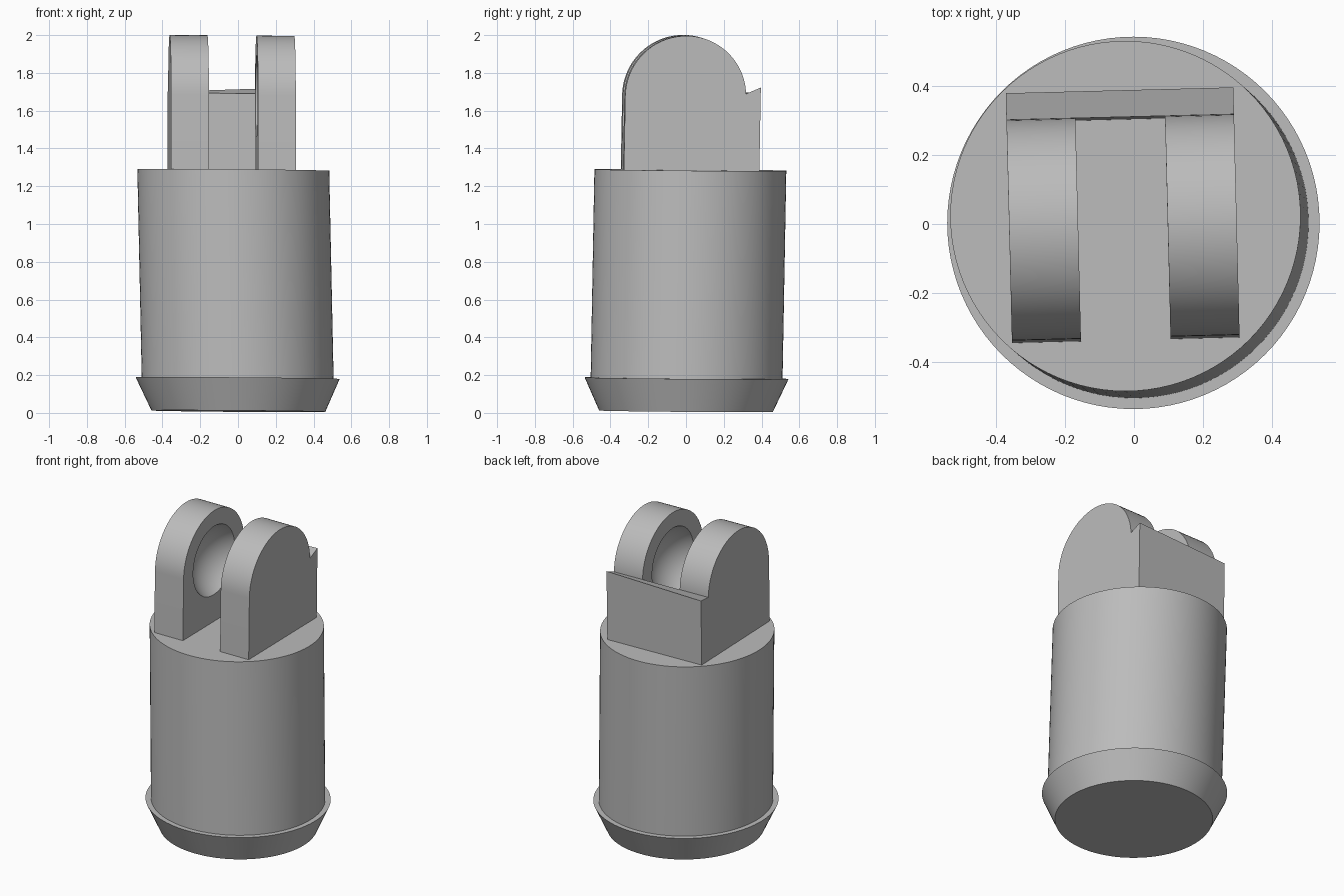
import bpy, bmesh, math
from mathutils import Matrix

if "Cube" in bpy.data.objects:
    bpy.data.objects.remove(bpy.data.objects["Cube"])

grey = bpy.data.materials.new("plain grey")
grey.diffuse_color = (0.5, 0.5, 0.5, 1)
grey.use_nodes = True
grey.node_tree.nodes["Principled BSDF"].inputs["Base Color"].default_value = grey.diffuse_color

SEG = 96
LIFT = 0.006


def lean(x_lean, x_shift, yaw):
    """The model leans slightly: shear it instead of building it crooked."""
    return Matrix(((1, -yaw, x_lean, x_shift),
                   (yaw, 1, 0.018, 0),
                   (-0.008, -0.008, 1, LIFT),
                   (0, 0, 0, 1)))


def add_object(name, bm):
    bmesh.ops.recalc_face_normals(bm, faces=bm.faces)
    mesh = bpy.data.meshes.new(name)
    bm.to_mesh(mesh)
    bm.free()
    mesh.materials.append(grey)
    obj = bpy.data.objects.new(name, mesh)
    bpy.context.collection.objects.link(obj)
    return obj


def activate(obj):
    bpy.ops.object.select_all(action='DESELECT')
    obj.select_set(True)
    bpy.context.view_layer.objects.active = obj


def finish(obj, matrix):
    obj.data.transform(matrix)
    activate(obj)
    bpy.ops.object.shade_smooth_by_angle(angle=math.radians(25))


# Body: flared foot and plain cylinder as one turned profile
bm = bmesh.new()
rings = []
for r, z in [(0.46, 0.003), (0.54, 0.178), (0.508, 0.178), (0.508, 1.28)]:
    rings.append([bm.verts.new((r * math.cos(2 * math.pi * i / SEG),
                                r * math.sin(2 * math.pi * i / SEG), z))
                  for i in range(SEG)])
for a, b in zip(rings, rings[1:]):
    for i in range(SEG):
        j = (i + 1) % SEG
        bm.faces.new((a[i], a[j], b[j], b[i]))
bm.faces.new(rings[0])
bm.faces.new(rings[-1])
finish(add_object("body", bm), lean(-0.021, 0.002, 0))

# Lugs: rounded cheeks with a ball-shaped hollow on their inner faces
CY, CZ, R = -0.04, 1.672, 0.32
lug_matrix = lean(0, -0.033, 0.025)

bm = bmesh.new()
bmesh.ops.create_uvsphere(bm, u_segments=64, v_segments=48, radius=0.255,
                          matrix=Matrix.Translation((0, CY, CZ))
                          @ Matrix.Rotation(math.pi / 2, 4, 'Y'))
cutter = add_object("socket_cutter", bm)
cutter.hide_render = True

profile = [(CY + R * math.cos(math.pi * i / 40), CZ + R * math.sin(math.pi * i / 40))
           for i in range(41)] + [(CY - R, 1.2), (CY + R, 1.2)]
for side, label in ((-1, "left"), (1, "right")):
    bm = bmesh.new()
    face = bm.faces.new([bm.verts.new((side * 0.13, y, z)) for y, z in profile])
    ext = bmesh.ops.extrude_face_region(bm, geom=[face])
    verts = [v for v in ext["geom"] if isinstance(v, bmesh.types.BMVert)]
    bmesh.ops.translate(bm, verts=verts, vec=(side * 0.2, 0, 0))
    lug = add_object(label + "_lug", bm)
    cut = lug.modifiers.new("socket", 'BOOLEAN')
    cut.operation = 'DIFFERENCE'
    cut.solver = 'EXACT'
    cut.object = cutter
    activate(lug)
    bpy.ops.object.modifier_apply(modifier=cut.name)
    finish(lug, lug_matrix)
bpy.data.objects.remove(cutter)

# Back plate: joins the lugs, its top slopes up to the rear
bm = bmesh.new()
ends = []
for x, z_top in ((-0.33, 1.695), (0.33, 1.722)):
    ends.append([bm.verts.new((x, y, z)) for y, z in
                 ((0.28, 1.2), (0.357, 1.2), (0.357, z_top), (0.28, 1.688))])
a, b = ends
for i in range(4):
    j = (i + 1) % 4
    bm.faces.new((a[i], a[j], b[j], b[i]))
bm.faces.new(a)
bm.faces.new(b)
finish(add_object("back_plate", bm), lug_matrix)
